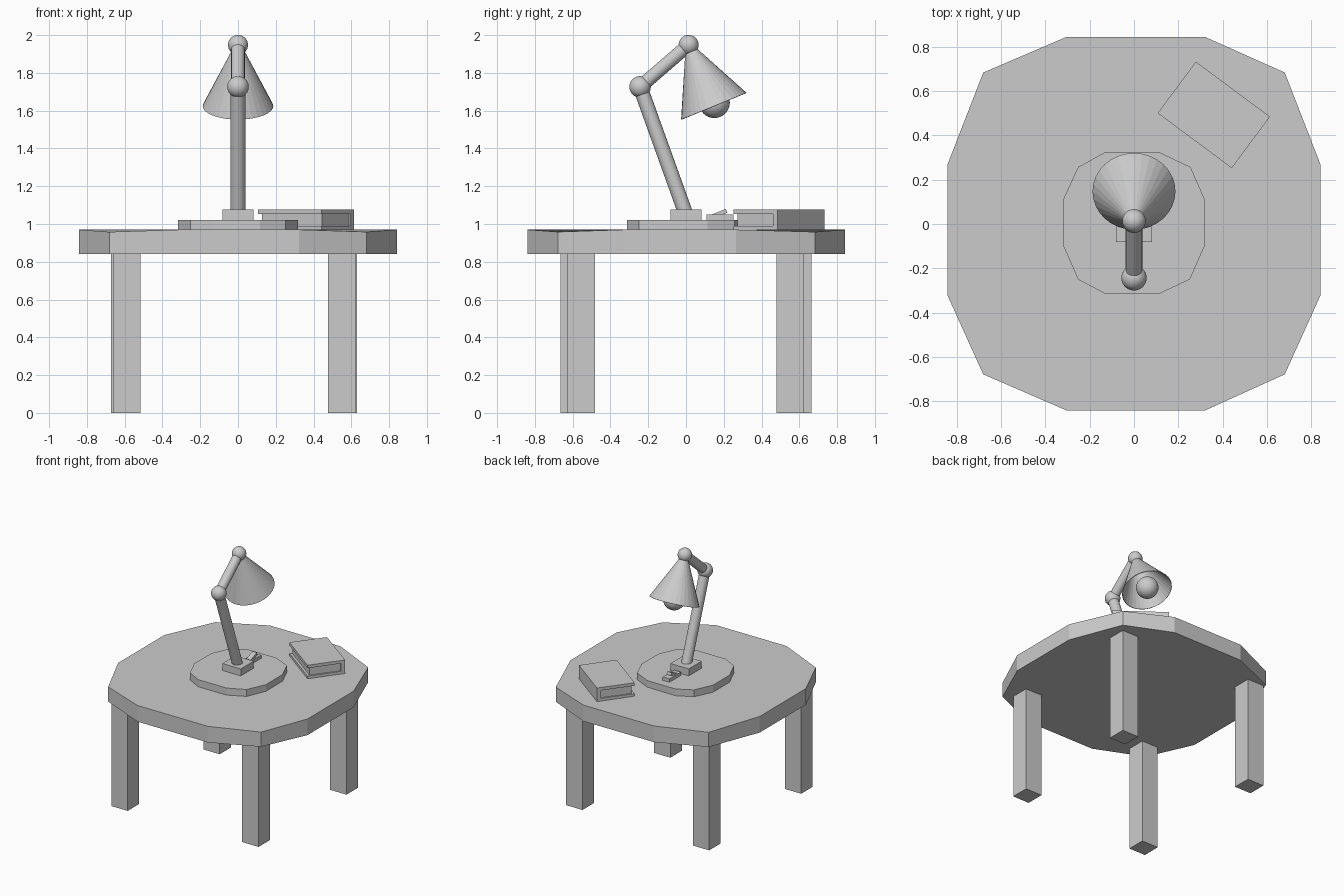
import bpy, bmesh, math
from mathutils import Vector, Matrix

if "Cube" in bpy.data.objects:
    bpy.data.objects.remove(bpy.data.objects["Cube"])

grey = bpy.data.materials.new("plain grey")
grey.diffuse_color = (0.6, 0.6, 0.6, 1)
grey.use_nodes = True
grey.node_tree.nodes["Principled BSDF"].inputs["Base Color"].default_value = grey.diffuse_color


def finish(name, bm, matrix=None, smooth=False):
    bmesh.ops.recalc_face_normals(bm, faces=bm.faces)
    me = bpy.data.meshes.new(name)
    bm.to_mesh(me)
    bm.free()
    if matrix is not None:
        me.transform(matrix)
    me.materials.append(grey)
    ob = bpy.data.objects.new(name, me)
    bpy.context.collection.objects.link(ob)
    if smooth:
        for o in bpy.context.selected_objects:
            o.select_set(False)
        ob.select_set(True)
        bpy.context.view_layer.objects.active = ob
        bpy.ops.object.shade_smooth_by_angle(angle=math.radians(35))
    return ob


def box(name, centre, size, matrix=None):
    bm = bmesh.new()
    bmesh.ops.create_cube(bm, size=1)
    for v in bm.verts:
        v.co = Vector([c * s for c, s in zip(v.co, size)]) + Vector(centre)
    return finish(name, bm, matrix)


def slab(name, outline, z0, z1, corner_drop=0.0):
    """Twelve-sided slab; its diagonal corners may dip slightly."""
    bm = bmesh.new()
    low = [bm.verts.new((x, y, z0)) for x, y in outline]
    high = []
    for x, y in outline:
        drop = corner_drop if abs(abs(x) - abs(y)) < 0.02 else 0
        high.append(bm.verts.new((x, y, z1 - drop)))
    n = len(outline)
    bm.faces.new(low)
    bm.faces.new(high)
    for i in range(n):
        j = (i + 1) % n
        bm.faces.new((low[i], low[j], high[j], high[i]))
    return finish(name, bm)


def tapered(name, a, b, r1, r2, caps=True, smooth=True):
    """Cone or cylinder running from point a to point b."""
    a, b = Vector(a), Vector(b)
    d = b - a
    bm = bmesh.new()
    bmesh.ops.create_cone(bm, cap_ends=caps, segments=32, radius1=r1, radius2=r2, depth=d.length)
    rot = d.to_track_quat('Z', 'Y').to_matrix().to_4x4()
    return finish(name, bm, Matrix.Translation((a + b) / 2) @ rot, smooth)


def ball(name, centre, r):
    bm = bmesh.new()
    bmesh.ops.create_uvsphere(bm, u_segments=32, v_segments=16, radius=r)
    return finish(name, bm, Matrix.Translation(centre), True)


# table top and legs
slab("table_top",
     [(-.306, -.84), (.322, -.84), (.68, -.678), (.842, -.32), (.842, .266), (.68, .683),
      (.322, .843), (-.306, .843), (-.68, .683), (-.842, .266), (-.842, -.32), (-.68, -.678)],
     .84, .97, .012)
for name, x, y in (("front_left_leg", -.588, -.592), ("front_right_leg", .549, -.554),
                   ("back_left_leg", -.599, .592), ("back_right_leg", .557, .551)):
    box(name, (x, y, .425), (.146, .146, .85))

# lamp base, foot and switch
slab("lamp_base",
     [(-.133, -.313), (.117, -.313), (.252, -.25), (.318, -.1), (.318, .113), (.255, .257),
      (.117, .322), (-.133, .322), (-.252, .257), (-.318, .113), (-.318, -.1), (-.252, -.25)],
     .965, 1.022)
box("lamp_foot", (0, 0, 1.047), (.164, .164, .062))
box("switch_plate", (0, .18, 1.034), (.06, .145, .03))
box("switch_rocker", (0, 0, 0), (.038, .08, .022),
    Matrix.Translation((0, .178, 1.055)) @ Matrix.Rotation(math.radians(22), 4, 'X'))

# arms and joints
elbow, head = (0, -.243, 1.726), (0, .014, 1.948)
tapered("lower_arm", (0, 0, 1.05), elbow, .039, .039)
tapered("upper_arm", elbow, head, .036, .036)
ball("elbow_joint", elbow, .057)
ball("head_joint", head, .053)

# shade (thin open cone) and bulb
shade = tapered("lamp_shade", (0, .147, 1.624), head, .187, .017, caps=False, smooth=False)
thick = shade.modifiers.new("thickness", 'SOLIDIFY')
thick.thickness = .004
ball("bulb", (0, .15, 1.643), .082)

# book: covers, spine along the back, inset pages
place = Matrix.Translation((.36, .492, .967)) @ Matrix.Rotation(math.radians(-36.6), 4, 'Z')
L, W = .416, .289
box("book_lower_cover", (0, 0, .011), (L, W, .022), place)
box("book_upper_cover", (0, 0, .097), (L, W, .024), place)
box("book_spine", (0, W / 2 - .015, .054), (L, .03, .07), place)
box("book_pages", (0, .004, .054), (L - .02, W - .03, .07), place)
